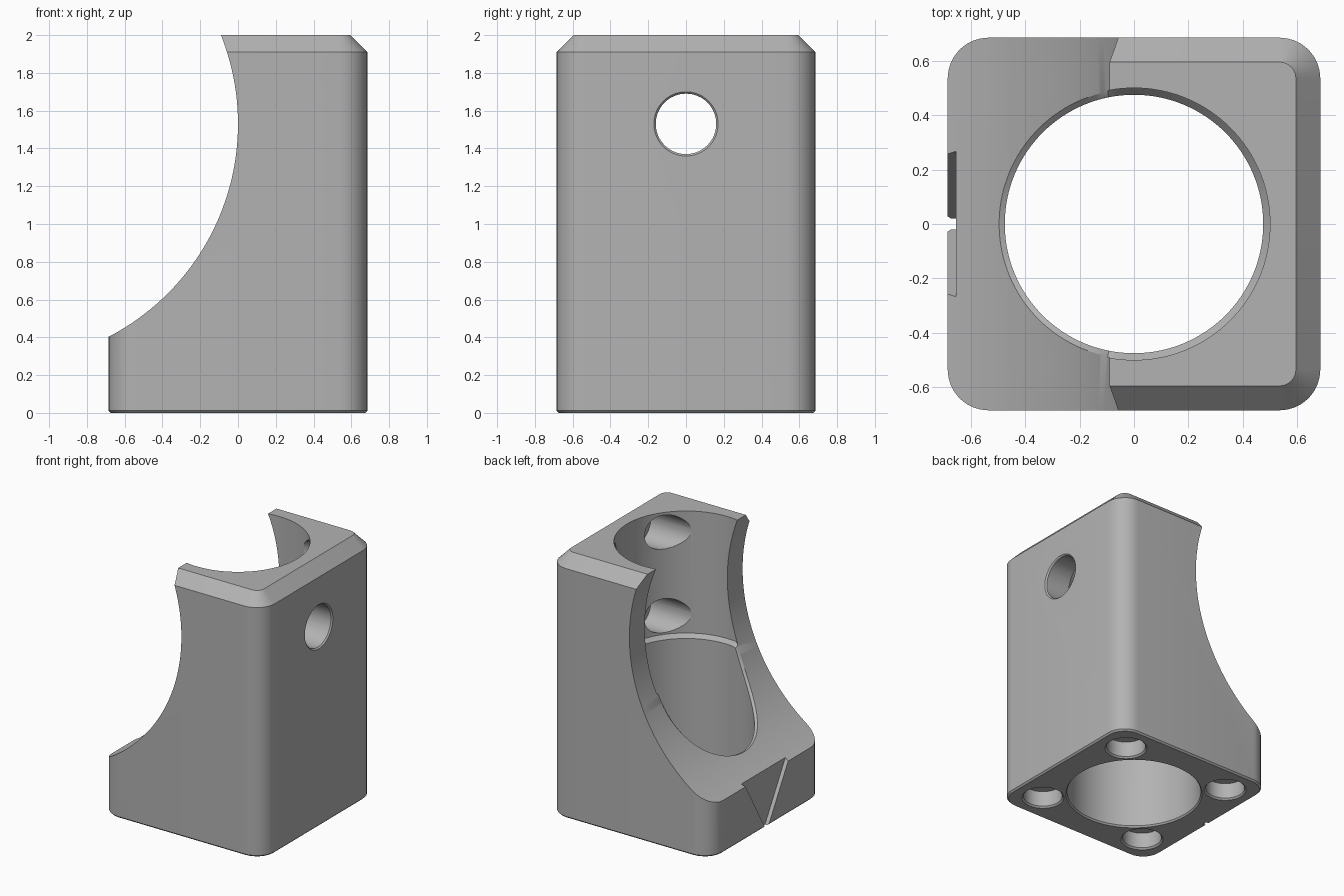
import bpy, bmesh
from math import sin, cos, pi, sqrt, radians
from mathutils import Matrix

if "Cube" in bpy.data.objects:
    bpy.data.objects.remove(bpy.data.objects["Cube"], do_unlink=True)

HALF, CORNER, HEIGHT = 0.685, 0.15, 2.0
SADDLE_R, SADDLE_Z, LEDGE_X = 1.27, 1.53, -0.09

grey = bpy.data.materials.new("plain grey")
grey.use_nodes = True
colour = (0.45, 0.45, 0.45, 1)
grey.diffuse_color = colour
grey.node_tree.nodes["Principled BSDF"].inputs["Base Color"].default_value = colour


def loft(name, rings):
    """Closed solid through a stack of equal-length rings."""
    bm = bmesh.new()
    loops = [[bm.verts.new(p) for p in ring] for ring in rings]
    for a, b in zip(loops, loops[1:]):
        for i in range(len(a)):
            j = (i + 1) % len(a)
            bm.faces.new((a[i], a[j], b[j], b[i]))
    bm.faces.new(loops[0])
    bm.faces.new(loops[-1])
    bmesh.ops.recalc_face_normals(bm, faces=bm.faces)
    mesh = bpy.data.meshes.new(name)
    bm.to_mesh(mesh)
    bm.free()
    obj = bpy.data.objects.new(name, mesh)
    bpy.context.collection.objects.link(obj)
    mesh.materials.append(grey)
    return obj


def circle(r, z, n=64):
    return [(r * cos(2 * pi * i / n), r * sin(2 * pi * i / n), z) for i in range(n)]


def rounded_square(inset, z, steps=8):
    c, r = HALF - CORNER, CORNER - inset
    ring = []
    for q, (sx, sy) in enumerate(((1, 1), (-1, 1), (-1, -1), (1, -1))):
        for i in range(steps + 1):
            t = (q + i / steps) * pi / 2
            ring.append((sx * c + r * cos(t), sy * c + r * sin(t), z))
    return ring


def turned(name, profile, matrix, n=64):
    """Turned cutter from (radius, height) pairs, placed by a matrix."""
    obj = loft(name, [circle(r, z, n) for r, z in profile])
    obj.data.transform(matrix)
    return obj


def bore_ring(r, dz):
    """Ring that follows the saddle edge, then the ledge in the far wall."""
    ring = []
    for x, y, z in circle(r, 0, 128):
        xs = min(x, LEDGE_X)
        ring.append((x, y, SADDLE_Z - sqrt(SADDLE_R**2 - (xs + SADDLE_R)**2) + dz))
    return ring


# Main block with a chamfered top and a fine bottom chamfer
body = loft("holder_body", [rounded_square(0.012, 0), rounded_square(0, 0.012),
                            rounded_square(0, 1.91), rounded_square(0.09, HEIGHT)])
cutters = []

# Large sideways scoop
cutters.append(turned("scoop_cutter", [(SADDLE_R, -1), (SADDLE_R, 1)],
                      Matrix.Translation((-SADDLE_R, 0, SADDLE_Z))
                      @ Matrix.Rotation(pi / 2, 4, "X"), 192))

# Vertical bore, wider above the bevelled ledge
cutters.append(loft("bore_cutter", [circle(0.5, -0.02, 128), circle(0.475, 0.012, 128),
                                    bore_ring(0.475, -0.025), bore_ring(0.5, 0.005),
                                    circle(0.5, 2.3, 128)]))

# Round window through the far wall
along_x = Matrix.Rotation(pi / 2, 4, "Y")
cutters.append(turned("window_cutter", [(0.16, 0.2), (0.16, HALF - 0.01), (0.18, HALF + 0.01)],
                      Matrix.Translation((0, 0, SADDLE_Z)) @ along_x))

# Blind pockets inside the bore and under the base
for sx in (-1, 1):
    for sy in (-1, 1):
        cutters.append(turned("wall_pocket_cutter", [(0.13, 0.1), (0.13, 0.6)],
                              Matrix.Translation((0, sy * 0.3, SADDLE_Z + sx * 0.32)) @ along_x))
        cutters.append(turned("base_pocket_cutter", [(0.16, -0.01), (0.138, 0.012), (0.138, 0.13)],
                              Matrix.Translation((sx * 0.46, sy * 0.46, 0))))

# Shallow pointed notch on the low side
notch = [(0, -0.035), (0.55, 0.9), (-0.55, 0.9)]
cutters.append(loft("notch_cutter", [[(x, y, z) for y, z in notch] for x in (-0.8, -0.655)]))

bpy.context.view_layer.objects.active = body
body.select_set(True)
for cutter in cutters:
    mod = body.modifiers.new("cut", "BOOLEAN")
    mod.operation, mod.solver, mod.object = "DIFFERENCE", "EXACT", cutter
    bpy.ops.object.modifier_apply(modifier=mod.name)
    bpy.data.objects.remove(cutter, do_unlink=True)

bpy.ops.object.select_all(action="DESELECT")
body.select_set(True)
bpy.ops.object.shade_smooth_by_angle(angle=radians(30))
